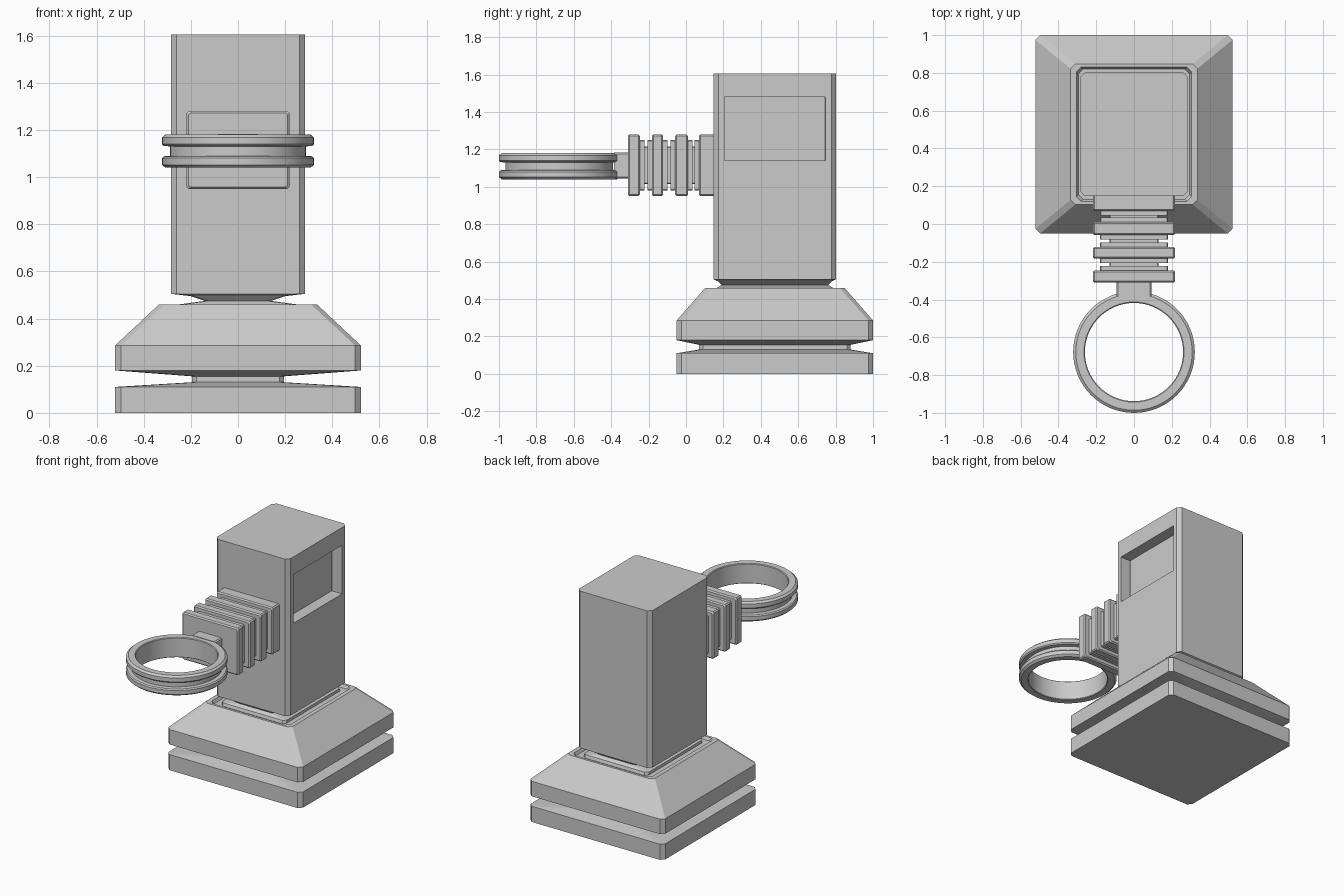
import bpy, bmesh, math

if "Cube" in bpy.data.objects:
    bpy.data.objects.remove(bpy.data.objects["Cube"])


def make_object(name, bm):
    bmesh.ops.recalc_face_normals(bm, faces=bm.faces)
    mesh = bpy.data.meshes.new(name)
    bm.to_mesh(mesh)
    bm.free()
    obj = bpy.data.objects.new(name, mesh)
    bpy.context.collection.objects.link(obj)
    return obj


def loft(name, sections, axis, centre):
    """Skin chamfered rectangles (position, half a, half b, chamfer) along Z or Y."""
    bm = bmesh.new()
    rings = []
    for pos, a, b, c in sections:
        outline = [(a - c, -b), (a, c - b), (a, b - c), (a - c, b),
                   (c - a, b), (-a, b - c), (-a, c - b), (c - a, -b)]
        rings.append([bm.verts.new((u, centre + v, pos) if axis == 'Z'
                                   else (u, pos, centre + v)) for u, v in outline])
    for lo, hi in zip(rings, rings[1:]):
        for i in range(8):
            j = (i + 1) % 8
            bm.faces.new((lo[i], lo[j], hi[j], hi[i]))
    bm.faces.new(rings[0])
    bm.faces.new(rings[-1])
    return make_object(name, bm)


def lathe_ring(name, profile, location, steps=64):
    bm = bmesh.new()
    rings = [[bm.verts.new((r * math.cos(t), r * math.sin(t), z)) for r, z in profile]
             for t in (2 * math.pi * k / steps for k in range(steps))]
    n = len(profile)
    for k in range(steps):
        a, b = rings[k], rings[(k + 1) % steps]
        for i in range(n):
            j = (i + 1) % n
            bm.faces.new((a[i], b[i], b[j], a[j]))
    obj = make_object(name, bm)
    obj.location = location
    bpy.context.view_layer.objects.active = obj
    obj.select_set(True)
    bpy.ops.object.shade_smooth_by_angle(angle=math.radians(30))
    obj.select_set(False)
    return obj


# Grooved base with sloping shoulders and a shallow recess in the top
loft("base", [
    (0.0, 0.522, 0.525, 0.025), (0.11, 0.522, 0.525, 0.025),
    (0.13, 0.195, 0.405, 0.02), (0.155, 0.195, 0.405, 0.02),
    (0.18, 0.522, 0.525, 0.025), (0.285, 0.522, 0.525, 0.025),
    (0.46, 0.335, 0.372, 0.025), (0.46, 0.305, 0.355, 0.025),
    (0.44, 0.295, 0.345, 0.025)], 'Z', 0.475)

# Column on a narrow waisted neck
column = loft("column", [
    (0.43, 0.25, 0.32, 0.02), (0.46, 0.25, 0.31, 0.02),
    (0.475, 0.14, 0.285, 0.02), (0.495, 0.2, 0.305, 0.02),
    (0.505, 0.285, 0.327, 0.025), (1.605, 0.285, 0.327, 0.025)], 'Z', 0.475)

# Window recess in the right side of the column
cutter = loft("window_cutter", [
    (1.14, 0.1, 0.27, 0.001), (1.48, 0.1, 0.27, 0.001)], 'Z', 0.475)
cutter.location.x = 0.305
cutter.hide_render = True
cutter.hide_viewport = False
cut = column.modifiers.new("window", 'BOOLEAN')
cut.operation = 'DIFFERENCE'
cut.solver = 'EXACT'
cut.object = cutter
bpy.context.view_layer.objects.active = column
bpy.ops.object.modifier_apply(modifier=cut.name)
bpy.data.objects.remove(cutter)

# Ribbed arm: plates joined by stepped cores
plates = [(0.16, 0.07), (0.01, -0.058), (-0.122, -0.183), (-0.247, -0.31)]
sections = []
for i, (y0, y1) in enumerate(plates):
    e = 0.008
    sections += [(y0, 0.21, 0.157, 0.008), (y0 - e, 0.218, 0.165, 0.008),
                 (y1 + e, 0.218, 0.165, 0.008), (y1, 0.21, 0.157, 0.008)]
    if i < 3:
        nxt = plates[i + 1][0]
        s = 0.024
        sections += [(y1, 0.18, 0.135, 0.006), (y1 - s, 0.18, 0.135, 0.006),
                     (y1 - s, 0.13, 0.1, 0.006), (nxt + s, 0.13, 0.1, 0.006),
                     (nxt + s, 0.18, 0.135, 0.006), (nxt, 0.18, 0.135, 0.006)]
loft("ribbed_arm", sections, 'Y', 1.115)

# Short connector between arm and ring
loft("ring_connector", [(-0.3, 0.092, 0.07, 0.008), (-0.385, 0.092, 0.07, 0.008)], 'Y', 1.113)

# Ring with a groove around the outside
half = [(0.288, 0.02), (0.315, 0.022), (0.322, 0.03), (0.322, 0.058),
        (0.308, 0.07), (0.265, 0.07), (0.26, 0.066)]
profile = [(r, -z) for r, z in reversed(half)] + half
lathe_ring("holder_ring", profile, (0, -0.678, 1.11))
